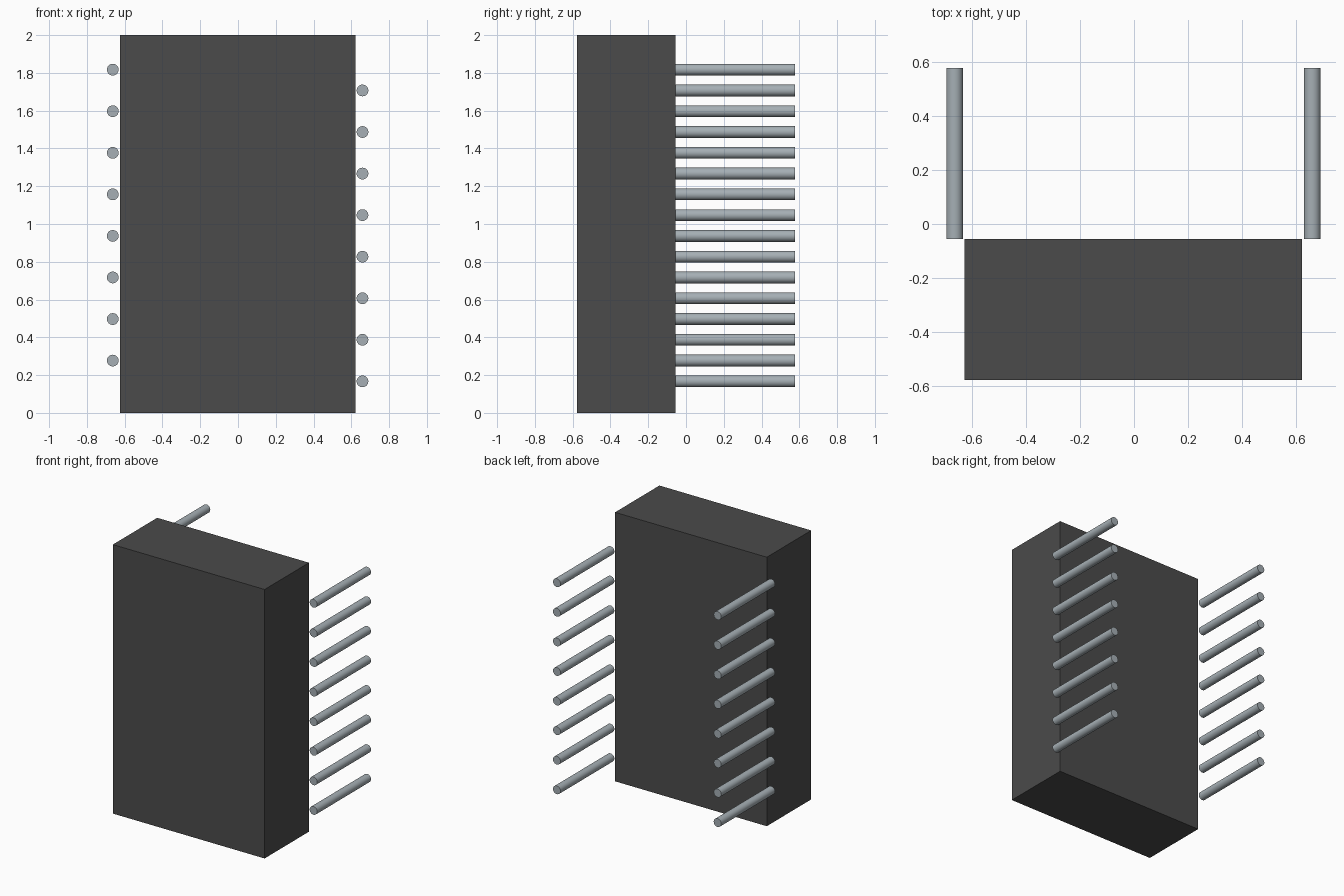
import bpy
import math

if "Cube" in bpy.data.objects:
    bpy.data.objects.remove(bpy.data.objects["Cube"], do_unlink=True)


def material(name, color):
    mat = bpy.data.materials.new(name)
    mat.use_nodes = True
    mat.diffuse_color = color
    mat.node_tree.nodes["Principled BSDF"].inputs["Base Color"].default_value = color
    return mat


dark_grey = material("dark grey", (0.07, 0.07, 0.07, 1))
steel = material("steel grey", (0.38, 0.43, 0.46, 1))

BACK, END = -0.055, 0.577      # y of the housing's rear face and of the pin tips
PITCH, RADIUS = 0.22, 0.031

# Block-shaped housing
bpy.ops.mesh.primitive_cube_add(size=1, location=(-0.002, (BACK - 0.576) / 2, 1))
housing = bpy.context.object
housing.name = "housing"
housing.scale = (1.248, BACK + 0.576, 2)
bpy.ops.object.transform_apply(location=False, rotation=False, scale=True)
housing.data.materials.append(dark_grey)


def pin_row(name, x, first_z):
    """Eight round pins pointing backwards, stacked up one side."""
    for i in range(8):
        bpy.ops.mesh.primitive_cylinder_add(
            vertices=32, radius=RADIUS, depth=END - BACK,
            location=(x, (BACK + END) / 2, first_z + i * PITCH),
            rotation=(math.pi / 2, 0, 0))
        pin = bpy.context.object
        pin.name = f"{name}_{i + 1}"
        pin.data.materials.append(steel)
        bpy.ops.object.shade_smooth_by_angle(angle=math.radians(30))


# Two staggered rows of pins
pin_row("left_pin", 0.659, 0.167)
pin_row("right_pin", -0.663, 0.277)
